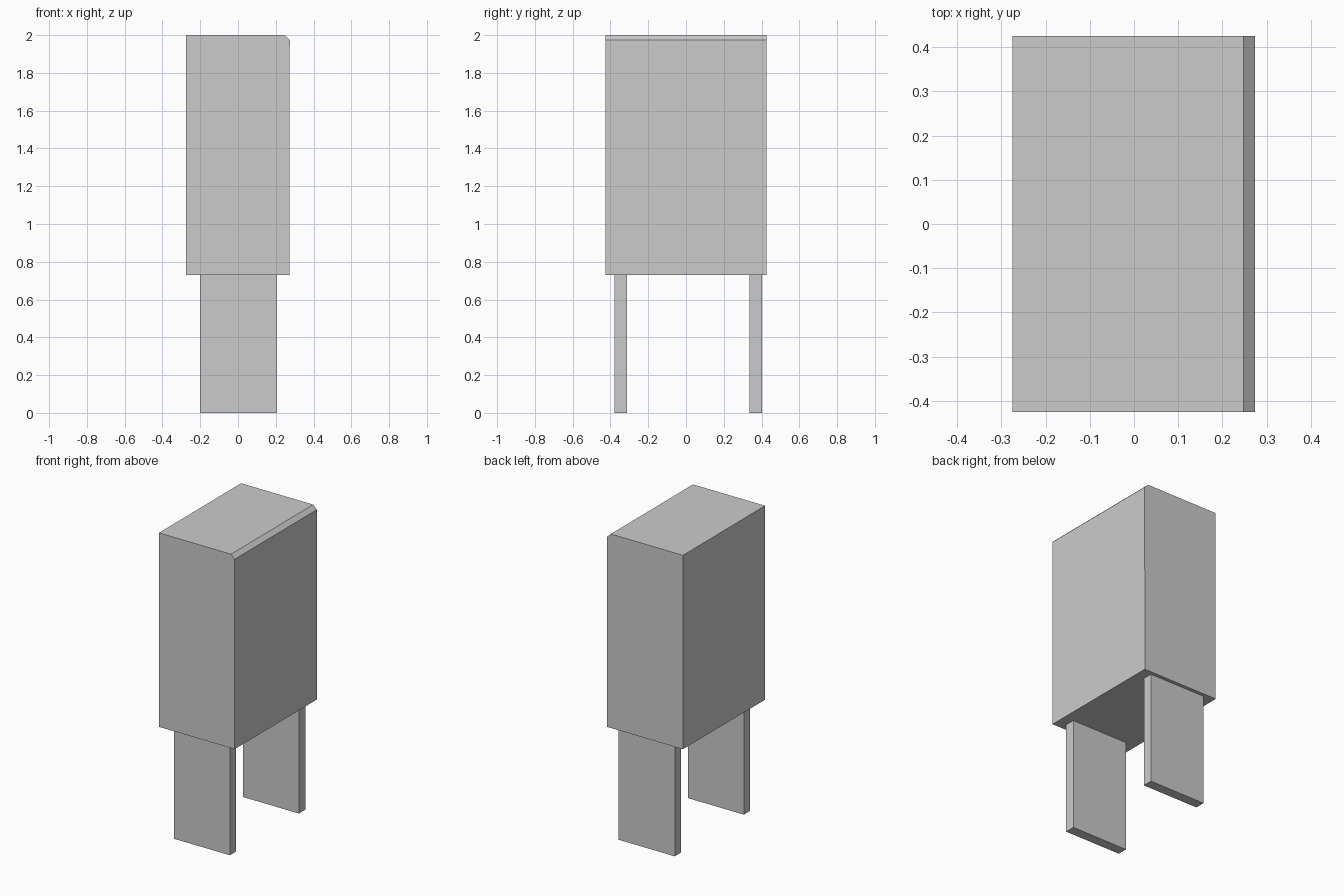
import bpy
import bmesh

if "Cube" in bpy.data.objects:
    bpy.data.objects.remove(bpy.data.objects["Cube"])


def prism(name, profile, y0, y1):
    """Extrude a closed x-z profile from y0 to y1."""
    bm = bmesh.new()
    face = bm.faces.new([bm.verts.new((x, y0, z)) for x, z in profile])
    ext = bmesh.ops.extrude_face_region(bm, geom=[face])
    moved = [v for v in ext["geom"] if isinstance(v, bmesh.types.BMVert)]
    bmesh.ops.translate(bm, verts=moved, vec=(0, y1 - y0, 0))
    bmesh.ops.recalc_face_normals(bm, faces=bm.faces)
    mesh = bpy.data.meshes.new(name)
    bm.to_mesh(mesh)
    bm.free()
    obj = bpy.data.objects.new(name, mesh)
    bpy.context.collection.objects.link(obj)
    return obj


BODY_BOTTOM = 0.73

# Cabinet body with one chamfered top edge
prism("cabinet_body",
      [(-0.275, BODY_BOTTOM), (0.273, BODY_BOTTOM), (0.274, 1.974),
       (0.247, 2.0), (-0.275, 2.0)],
      -0.425, 0.425)

# Two slab legs
leg_profile = [(-0.20, 0), (0.206, 0), (0.206, BODY_BOTTOM), (-0.20, BODY_BOTTOM)]
for name, y0 in (("front_leg", -0.379), ("back_leg", 0.336)):
    prism(name, leg_profile, y0, y0 + 0.066)
